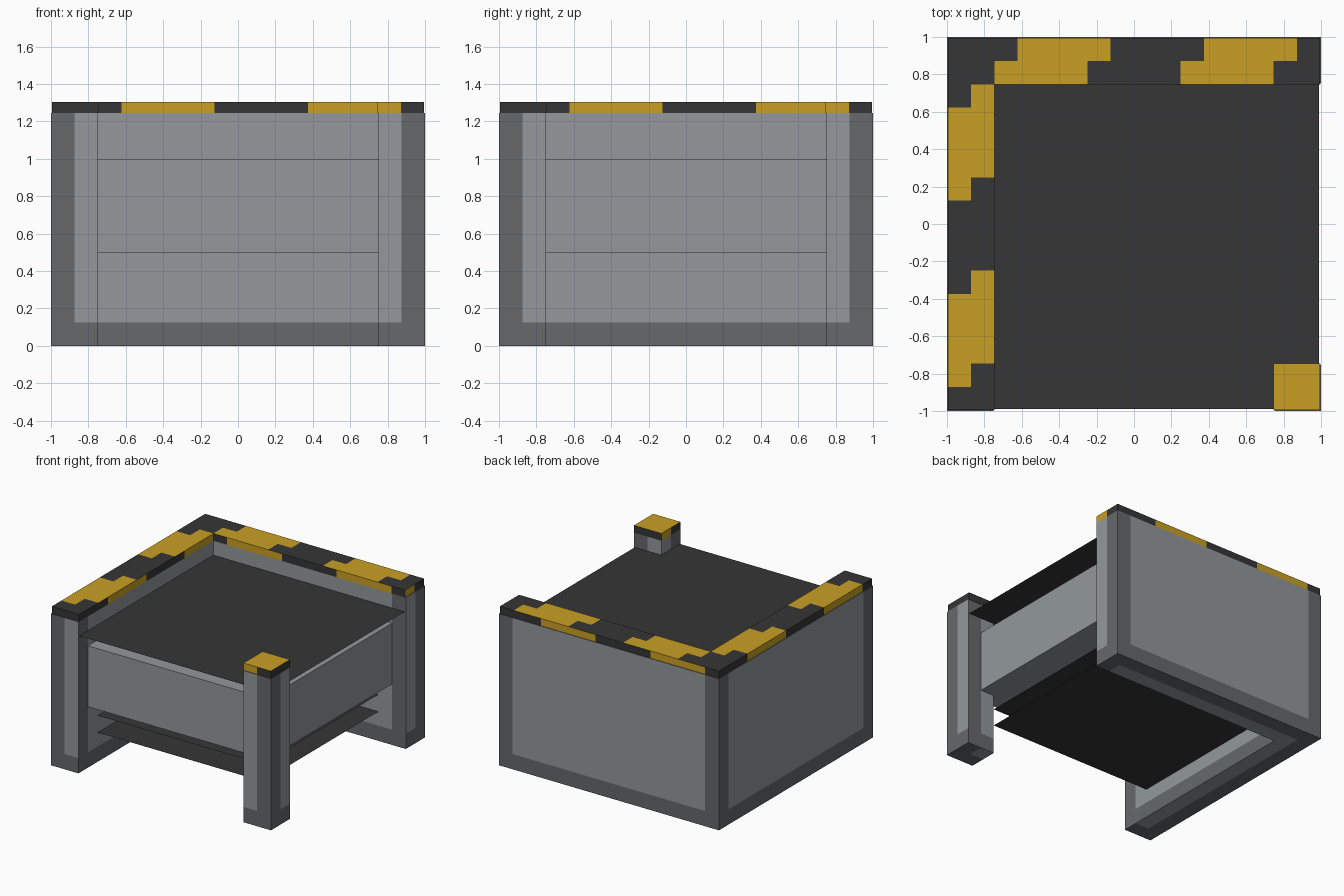
import bpy, bmesh
from mathutils import Vector

cube = bpy.data.objects.get("Cube")
if cube:
    bpy.data.objects.remove(cube, do_unlink=True)


def material(name, hex_code):
    srgb = [int(hex_code[i:i + 2], 16) / 255 for i in (0, 2, 4)]
    color = [c / 12.92 if c < 0.04 else ((c + 0.055) / 1.055) ** 2.4 for c in srgb] + [1]
    mat = bpy.data.materials.new(name)
    mat.use_nodes = True
    mat.diffuse_color = color
    bsdf = mat.node_tree.nodes["Principled BSDF"]
    bsdf.inputs["Base Color"].default_value = color
    bsdf.inputs["Roughness"].default_value = 0.8
    return mat


panel = material("light grey panel", "93989B")
border = material("dark grey border", "66686A")
black = material("charcoal", "363636")
yellow = material("hazard yellow", "C9A023")

CELL = 0.125
RIM = 1 - CELL


def finish(name, bm, mats):
    mesh = bpy.data.meshes.new(name)
    bm.to_mesh(mesh)
    bm.free()
    for mat in mats:
        mesh.materials.append(mat)
    obj = bpy.data.objects.new(name, mesh)
    bpy.context.collection.objects.link(obj)
    return obj


def prism(name, inside, z0, z1, mats, rule, cut=None, scale=1.0):
    """Extrude the grid cells picked by inside(x, y), then colour faces by rule."""
    bm = bmesh.new()
    bmesh.ops.create_grid(bm, x_segments=16, y_segments=16, size=1)
    outside = [f for f in bm.faces if not inside(*f.calc_center_median().xy)]
    bmesh.ops.delete(bm, geom=outside, context='FACES')
    bmesh.ops.translate(bm, verts=bm.verts[:], vec=(0, 0, z0))
    top = bmesh.ops.extrude_face_region(bm, geom=bm.faces[:], use_keep_orig=True)["geom"]
    top_verts = [g for g in top if isinstance(g, bmesh.types.BMVert)]
    bmesh.ops.translate(bm, verts=top_verts, vec=(0, 0, z1 - z0))
    if cut:
        bmesh.ops.bisect_plane(bm, geom=bm.verts[:] + bm.edges[:] + bm.faces[:],
                               plane_co=(0, 0, cut), plane_no=(0, 0, 1))
    bmesh.ops.recalc_face_normals(bm, faces=bm.faces[:])
    for f in bm.faces:
        f.material_index = int(rule(f.calc_center_median(), f.normal))
    bmesh.ops.dissolve_limit(bm, angle_limit=0.01, verts=bm.verts[:],
                             edges=bm.edges[:], delimit={'MATERIAL'})
    bmesh.ops.scale(bm, vec=(scale, scale, 1), verts=bm.verts[:])
    return finish(name, bm, mats)


def in_walls(x, y):
    return x < -0.75 or y > 0.75


def in_post(x, y):
    return x > 0.75 and y < -0.75


# Light panels with a dark border along the outer edges of each face
def is_border(c, n):
    across = [abs(c[i]) > RIM for i in (0, 1) if abs(n[i]) < 0.5]
    return any(across) or (abs(n.z) < 0.5 and c.z < CELL)


# Hazard stripes: same sequence left to right on every side
def side_stripe(c, n):
    u = c.x * -n.y + c.y * n.x
    return (u + 0.625) % 1 < 0.5


def wall_stripe(c, n):
    if abs(n.z) < 0.5:
        return side_stripe(c, n)
    if c.y > 0.75:
        return (c.x + (0.625 if c.y > RIM else 0.75)) % 1 < 0.5
    return (c.y - (0.125 if c.x < -RIM else 0.25)) % 1 < 0.5


def post_stripe(c, n):
    return abs(n.z) > 0.5 or side_stripe(c, n)


# Corner walls and post with their striped caps
for part, inside, stripe in (("corner_walls", in_walls, wall_stripe),
                             ("corner_post", in_post, post_stripe)):
    prism(part, inside, 0, 1.245, [panel, border], is_border, cut=CELL)
    prism(part + "_cap", inside, 1.245, 1.305, [black, yellow], stripe, scale=0.995)

# Central box
bm = bmesh.new()
bmesh.ops.create_cube(bm, size=1)
bmesh.ops.scale(bm, vec=(2 * RIM, 2 * RIM, 0.5), verts=bm.verts[:])
bmesh.ops.translate(bm, vec=(0, 0, 0.75), verts=bm.verts[:])
finish("central_box", bm, [panel])

# Thin dark sheets
for name, half, z in (("top_sheet", 0.99, 1.125),
                      ("upper_tray", 0.75, 0.38),
                      ("lower_tray", 0.75, 0.24)):
    bm = bmesh.new()
    bmesh.ops.create_grid(bm, x_segments=1, y_segments=1, size=half)
    bmesh.ops.translate(bm, vec=Vector((0, 0, z)), verts=bm.verts[:])
    finish(name, bm, [black])
